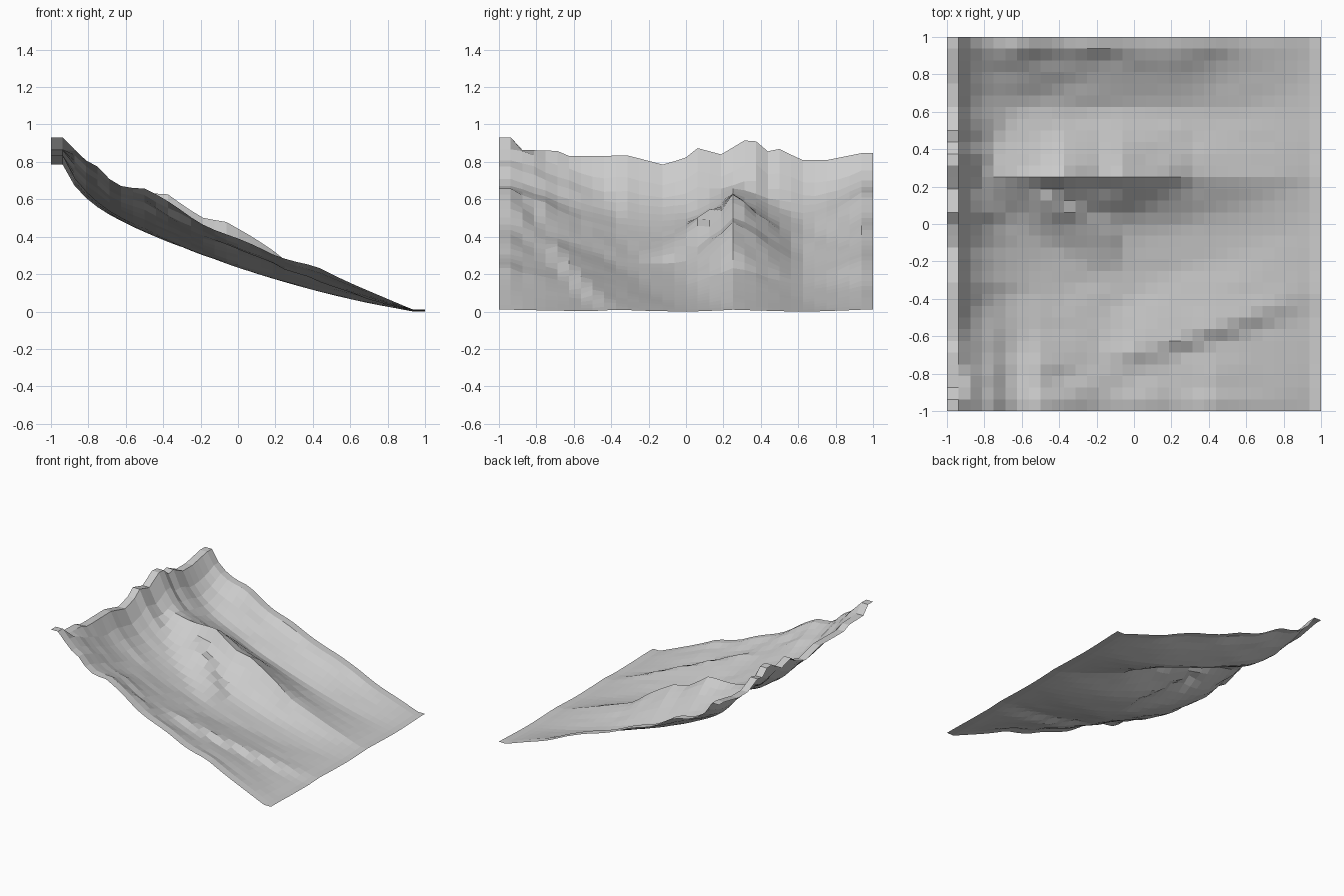
import bpy, bmesh
from math import exp
from mathutils import Vector, noise

if "Cube" in bpy.data.objects:
    bpy.data.objects.remove(bpy.data.objects["Cube"])

N = 32         # grid cells per side
EDGE = .9375   # the outer strip of cells is level


def lerp(points, t):
    """Piecewise linear lookup; each point is (t, value, ...)."""
    for a, b in zip(points, points[1:]):
        if t <= b[0]:
            k = max(0, (t - a[0]) / (b[0] - a[0]))
            return [p + (q - p) * k for p, q in zip(a[1:], b[1:])]
    return points[-1][1:]


def floor(x):
    """Concave valley floor, steepening at the head wall."""
    t = EDGE - x
    return .005 + .17 * t + .087 * t * t + .15 * exp((t - 2 * EDGE) / .1)


# Jagged top rim along y
RIM = [(-.94, .94), (-.88, .87), (-.69, .865), (-.62, .835), (-.31, .84), (-.12, .79), (0, .83),
       (.06, .88), (.19, .845), (.31, .92), (.37, .92), (.44, .86), (.5, .875), (.62, .815),
       (.75, .815), (.94, .853)]

# Ridge rise above the valley floor along x
SOUTH = [(-.94, .15), (-.88, .215), (-.75, .235), (-.66, .185), (-.5, .23), (-.2, .175),
         (.2, .125), (.42, .128), (.94, .01)]
MIDDLE = [(-.94, 0), (-.72, .12), (-.6, .17), (-.37, .255), (-.19, .21), (-.06, .23),
          (.19, .15), (.31, .1), (.94, .01)]
NORTH = [(-.94, .06), (-.6, .16), (-.4, .135), (.22, .13), (.4, .095), (.94, .01)]


def straight(y, profile):
    return [(x, y, h) for x, h in profile]


# Crest line (x, y, rise), (half-width, falloff) to the south and to the north
RIDGES = [
    (straight(-.95, SOUTH), (.7, 1.4), (.7, 1.4)),
    (straight(.25, MIDDLE), (.3, 1.6), (.36, 1.1)),
    (straight(.95, NORTH), (.4, 1.7), (.4, 1.7)),
    # spur off the middle ridge
    ([(-.7, .2, .04), (-.42, .12, .15), (-.1, -.07, .02)], (.25, 1.3), (.3, 1.3)),
    # diagonal spur off the south ridge
    ([(-.5, -.8, .1), (.16, -.65, .115), (.5, -.55, .07), (.94, -.38, .01)], (.2, 1.3), (.4, 1.3)),
]


def height(x, y):
    x, y = (max(-EDGE, min(EDGE, c)) for c in (x, y))
    rim = lerp(RIM, y)[0]
    if x == -EDGE:
        return rim
    # gullies below the rim fade out downhill
    rise = (rim - .79) * max(0, (-.5 - x) / .44) ** 1.3
    for crest, south, north in RIDGES:
        if crest[0][0] <= x <= crest[-1][0]:
            yc, h = lerp(crest, x)
            width, power = north if y > yc else south
            rise = max(rise, h * max(0, 1 - abs(y - yc) / width) ** power)
    # light erosion streaks running downhill, stronger on the flanks
    n = noise.noise(Vector((x * 3, y * 9 - x * 2, 2)))
    streak = .005 * (1 - x) * n + .12 * rise * n
    return floor(x) + max(0, rise + streak)


# Terrain sheet
bm = bmesh.new()
bmesh.ops.create_grid(bm, x_segments=N, y_segments=N, size=1)
for v in bm.verts:
    v.co.z = height(v.co.x, v.co.y)
low = min(v.co.z for v in bm.verts)
for v in bm.verts:
    v.co.z -= low
mesh = bpy.data.meshes.new("eroded_hillside")
bm.to_mesh(mesh)
bm.free()
bpy.context.collection.objects.link(bpy.data.objects.new("eroded_hillside", mesh))
